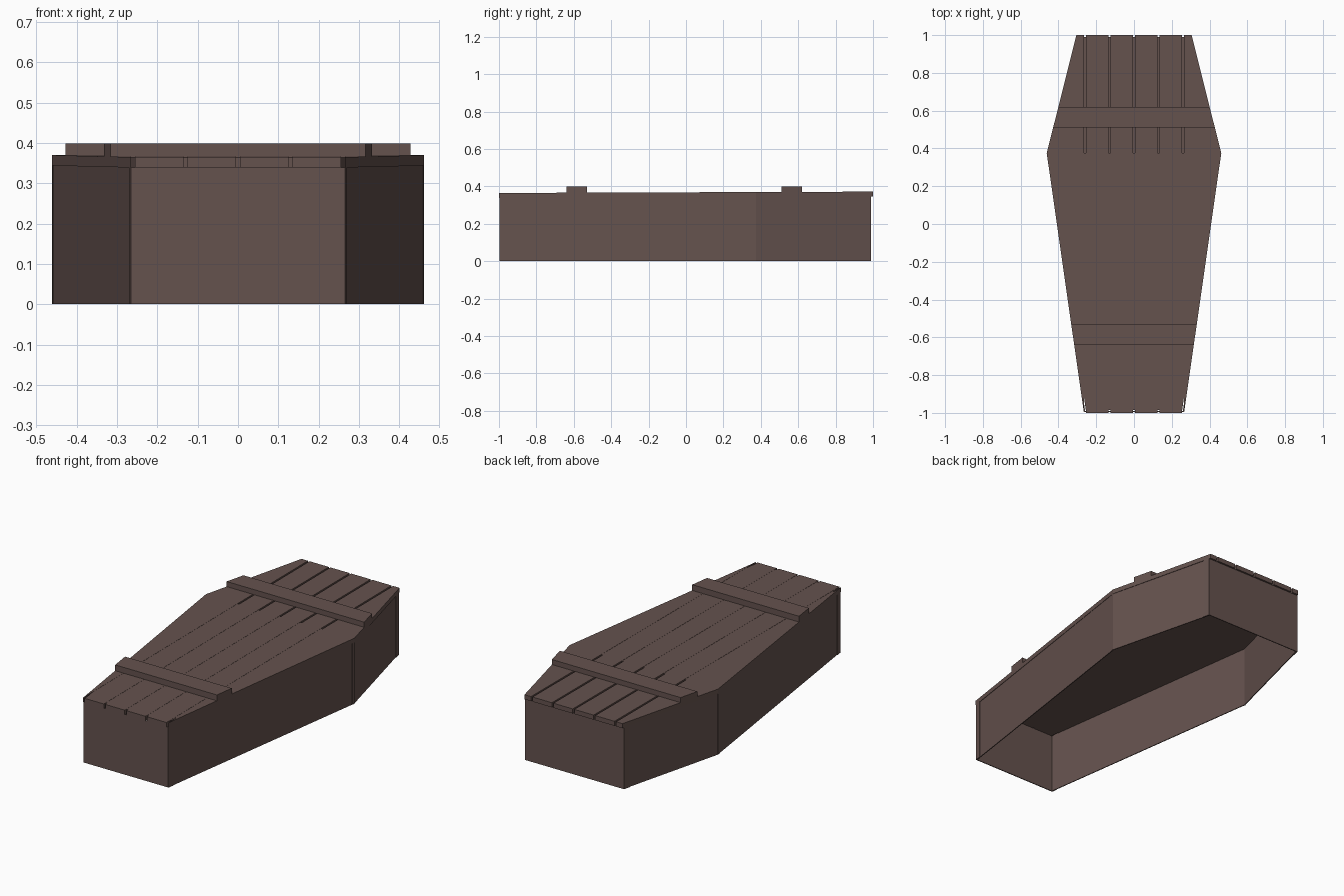
import bpy, bmesh
from mathutils import Vector

cube = bpy.data.objects.get("Cube")
if cube:
    bpy.data.objects.remove(cube, do_unlink=True)

wood = bpy.data.materials.new("dark_brown_wood")
wood.use_nodes = True
WOOD = (0.13, 0.085, 0.076, 1)
wood.diffuse_color = WOOD
bsdf = wood.node_tree.nodes["Principled BSDF"]
bsdf.inputs["Base Color"].default_value = WOOD
bsdf.inputs["Roughness"].default_value = 0.9

# Half outline: foot, shoulder, head (x, y)
FOOT, SHOULDER, HEAD = (0.265, -1.0), (0.462, 0.375), (0.305, 1.0)


def lid_top(y):
    return 0.3685 + 0.0035 * y


def half_width(y):
    a, b = (FOOT, SHOULDER) if y < SHOULDER[1] else (SHOULDER, HEAD)
    return a[0] + (b[0] - a[0]) * (y - a[1]) / (b[1] - a[1])


def mirrored(half):
    return list(half) + [(-x, y) for x, y in reversed(half)]


def prism(name, points, bottom, top, x_range=None):
    """Extrude a plan outline between two height rules, optionally cut to a strip."""
    bm = bmesh.new()
    low = [bm.verts.new((x, y, bottom(y))) for x, y in points]
    high = [bm.verts.new((x, y, top(y))) for x, y in points]
    bm.faces.new(low[::-1])
    bm.faces.new(high)
    n = len(points)
    for i in range(n):
        j = (i + 1) % n
        bm.faces.new((low[i], low[j], high[j], high[i]))
    if x_range:
        for x, side in zip(x_range, (-1, 1)):
            geom = bm.verts[:] + bm.edges[:] + bm.faces[:]
            bmesh.ops.bisect_plane(bm, geom=geom, plane_co=(x, 0, 0),
                                   plane_no=(side, 0, 0), clear_outer=True)
            bmesh.ops.holes_fill(bm, edges=[e for e in bm.edges if e.is_boundary])
    bmesh.ops.recalc_face_normals(bm, faces=bm.faces)
    mesh = bpy.data.meshes.new(name)
    bm.to_mesh(mesh)
    bm.free()
    mesh.materials.append(wood)
    obj = bpy.data.objects.new(name, mesh)
    bpy.context.collection.objects.link(obj)
    return obj


def board(name, a, b, thick, top):
    """Upright board standing from a to b, thickened to the left of its run."""
    a, b = Vector(a), Vector(b)
    d = (b - a).normalized()
    inward = Vector((-d.y, d.x)) * thick
    pts = [tuple(p) for p in (a, b, b + inward, a + inward)]
    return prism(name, pts, lambda y: 0.0, top)


def under_lid(y):
    return lid_top(y) - 0.026


# Thin side and end walls, open underneath
walls = mirrored([(0.263, -0.996), (0.460, 0.375), (0.304, 0.990)])
names = ["left_long_wall", "left_head_wall", "head_end_wall",
         "right_head_wall", "right_long_wall", "foot_end_wall"]
for i, name in enumerate(names):
    board(name, walls[i], walls[(i + 1) % 6], 0.005, under_lid)

# Narrow raised corner strips on the side walls
for label, y0, y1 in (("foot", -0.996, -0.960), ("shoulder", 0.360, 0.375),
                      ("head", 0.955, 0.990)):
    for side, s in (("left", 1), ("right", -1)):
        p, q = (s * half_width(y0), y0), (s * half_width(y1), y1)
        ends = (p, q) if s > 0 else (q, p)
        board(side + "_" + label + "_corner_strip", *ends, 0.004, under_lid)

# Lid planks with gaps between them
outline = mirrored([FOOT, SHOULDER, HEAD])
seams = [-0.5, -0.26, -0.13, 0.0, 0.13, 0.26, 0.5]
GAP = 0.005
for i in range(6):
    prism("lid_plank_%d" % (i + 1), outline, under_lid, lid_top,
          (seams[i] + GAP, seams[i + 1] - GAP))

# Backing under the planks: nearly flush at the foot, deep at the head
prism("lid_backing_foot",
      mirrored([(0.255, -0.985), (0.445, 0.375)]),
      lambda y: under_lid(y) - 0.002, lambda y: lid_top(y) - 0.0008)
prism("lid_backing_head",
      mirrored([(0.445, 0.375), (0.295, 0.985)]),
      lambda y: under_lid(y) - 0.002, lambda y: under_lid(y) + 0.002)

# Cross battens following the tapered outline
for name, y0, y1 in (("foot_batten", -0.64, -0.53), ("head_batten", 0.51, 0.62)):
    pts = mirrored([(half_width(y0), y0), (half_width(y1), y1)])
    prism(name, pts, lambda y: lid_top(y) - 0.001, lambda y: 0.399)
